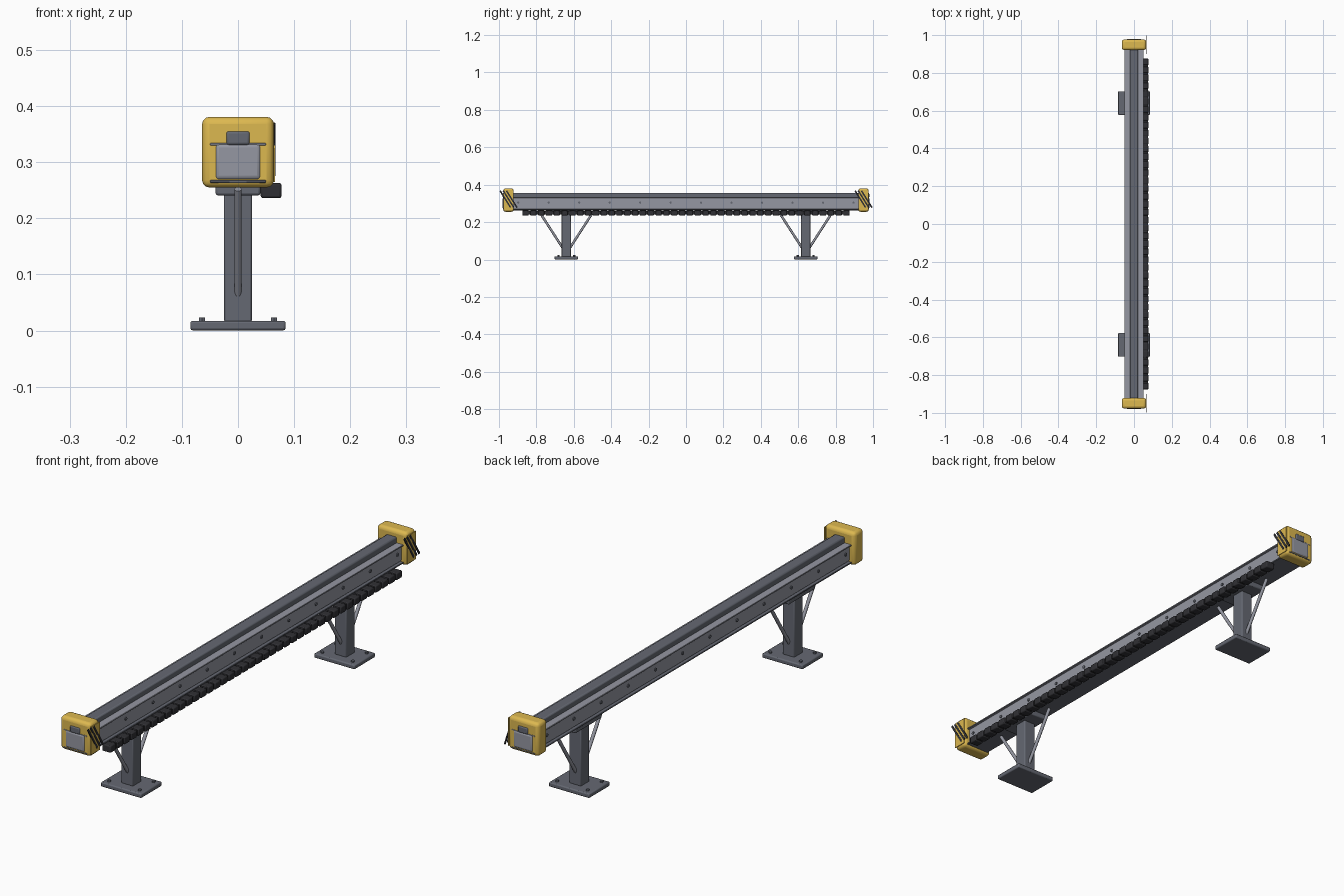
import bpy, math
from mathutils import Vector

if "Cube" in bpy.data.objects:
    bpy.data.objects.remove(bpy.data.objects["Cube"])


def material(name, rgb):
    m = bpy.data.materials.new(name)
    m.diffuse_color = (*rgb, 1)
    m.use_nodes = True
    m.node_tree.nodes["Principled BSDF"].inputs["Base Color"].default_value = m.diffuse_color
    return m


STEEL = material("steel", (0.30, 0.31, 0.36))
DARK = material("dark_steel", (0.13, 0.14, 0.17))
BLACK = material("black", (0.03, 0.03, 0.035))
YELLOW = material("yellow", (0.72, 0.48, 0.08))


def finish(ob, name, mat, bevel=0, segments=2):
    ob.name = name
    ob.data.materials.append(mat)
    if bevel:
        mod = ob.modifiers.new("bevel", 'BEVEL')
        mod.width, mod.segments = bevel, segments
    bpy.ops.object.shade_smooth_by_angle(angle=math.radians(35))
    return ob


def box(name, center, size, mat, bevel=0, segments=2, rot_x=0):
    bpy.ops.mesh.primitive_cube_add(size=1, location=center)
    ob = bpy.context.object
    ob.scale = size
    bpy.ops.object.transform_apply(location=False, rotation=False, scale=True)
    ob.rotation_euler.x = rot_x
    return finish(ob, name, mat, bevel, segments)


def rod(name, a, b, radius, mat, sides=12):
    a, b = Vector(a), Vector(b)
    bpy.ops.mesh.primitive_cylinder_add(vertices=sides, radius=radius,
                                        depth=(b - a).length, location=(a + b) / 2)
    ob = bpy.context.object
    ob.rotation_euler = (b - a).to_track_quat('Z', 'Y').to_euler()
    return finish(ob, name, mat)


# Main beam: rounded body, thin flanges and raised guide rail
box("beam_body", (0, 0, 0.301), (0.083, 1.96, 0.066), STEEL, 0.008, 3)
box("top_flange", (0, 0, 0.332), (0.10, 1.955, 0.005), STEEL, 0.001, 1)
box("bottom_flange", (0, 0, 0.266), (0.10, 1.955, 0.005), DARK, 0.001, 1)
box("guide_rail", (0, 0, 0.343), (0.043, 1.96, 0.026), DARK, 0.005)

# Bolts along both beam sides
for i in range(12):
    y = -0.897 + i * 0.163
    for s in (-1, 1):
        rod("side_bolt", (s * 0.039, y, 0.304), (s * 0.045, y, 0.304), 0.006, DARK, 10)

# Cable chain hung under the right edge
box("chain_core", (0.059, 0, 0.250), (0.028, 1.74, 0.020), BLACK)
LINKS = 42
for i in range(LINKS):
    y = -0.858 + i * 1.716 / (LINKS - 1)
    box("chain_link", (0.059, y, 0.2495), (0.037, 0.034, 0.027), BLACK, 0.004)

for e in (-1, 1):
    # End caps with hazard stripes on the right face
    box("end_cap", (0, e * 0.949, 0.318), (0.128, 0.056, 0.126), YELLOW, 0.013, 3)
    box("stripe_panel", (0.0645, e * 0.949, 0.318), (0.003, 0.052, 0.106), YELLOW)
    for k in (-1, 0, 1):
        box("hazard_stripe", (0.0655, e * 0.949 + k * 0.017, 0.323),
            (0.003, 0.008, 0.106), BLACK, rot_x=math.radians(32))

    # Support stand
    y0 = e * 0.64
    box("base_plate", (0, y0, 0.009), (0.17, 0.125, 0.017), DARK, 0.004)
    box("column", (0, y0, 0.135), (0.05, 0.052, 0.24), DARK, 0.004)
    box("head_plate", (0, y0, 0.252), (0.08, 0.16, 0.022), DARK, 0.004)
    for d in (-1, 1):
        rod("brace", (0, y0 + d * 0.018, 0.060), (0, y0 + d * 0.142, 0.252), 0.0065, STEEL)
        for s in (-1, 1):
            rod("anchor_bolt", (s * 0.064, y0 + d * 0.042, 0.012),
                (s * 0.064, y0 + d * 0.042, 0.023), 0.006, DARK, 6)
